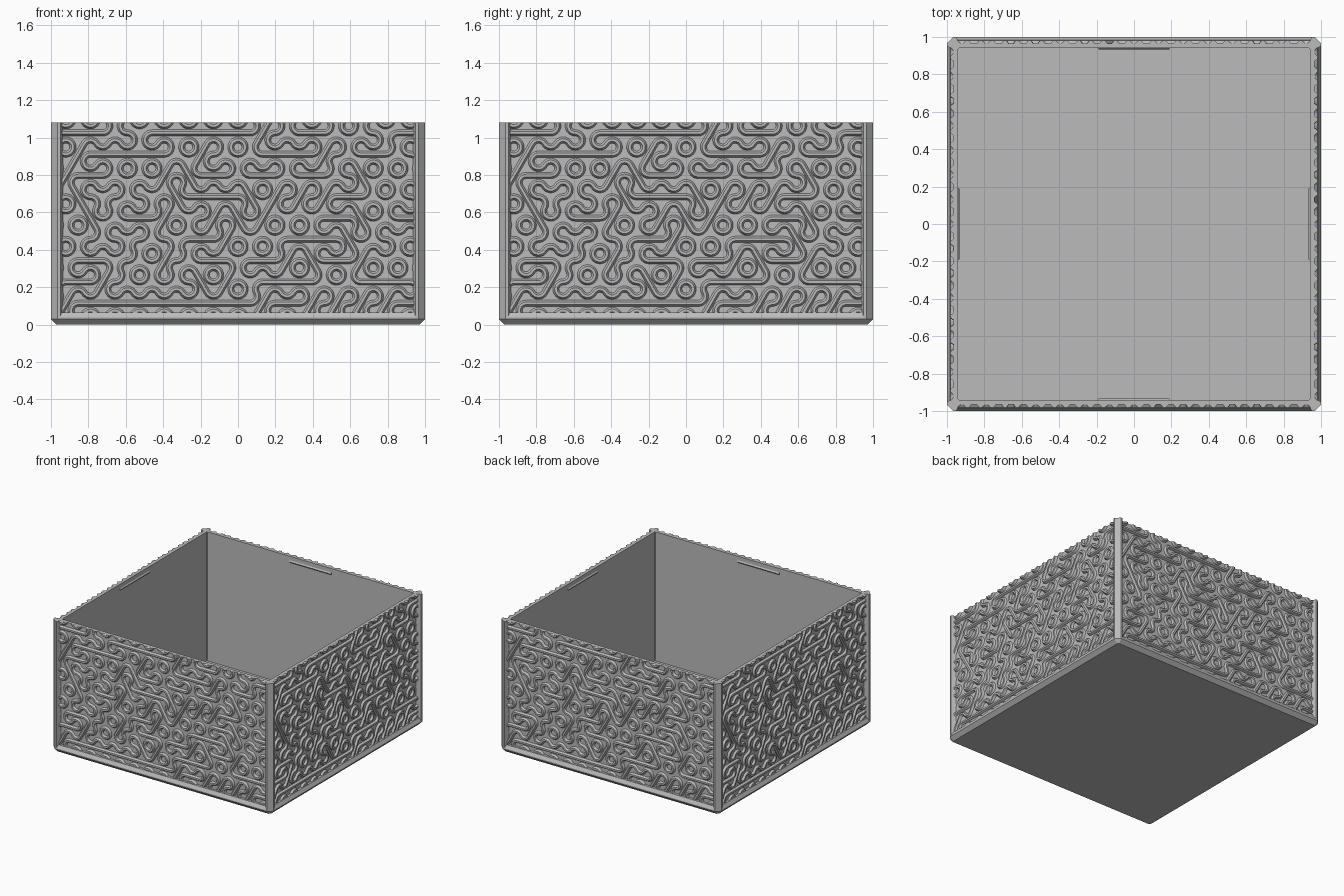
import bpy, bmesh, math, random
from math import sin, cos, radians, hypot

if "Cube" in bpy.data.objects:
    bpy.data.objects.remove(bpy.data.objects["Cube"], do_unlink=True)

grey = bpy.data.materials.new("plain_grey")
grey.use_nodes = True
grey.diffuse_color = (0.5, 0.5, 0.5, 1)
grey.node_tree.nodes["Principled BSDF"].inputs["Base Color"].default_value = (0.5, 0.5, 0.5, 1)

TOP, INNER, FACE, RIDGE = 1.08, 0.94, 0.965, 0.98
SIDES = ("front", "right", "back", "left")


def finish(bm, name):
    """Turn a bmesh into a linked mesh object."""
    bmesh.ops.recalc_face_normals(bm, faces=bm.faces)
    mesh = bpy.data.meshes.new(name)
    bm.to_mesh(mesh)
    bm.free()
    mesh.materials.append(grey)
    return link(name, mesh)


def link(name, mesh, turn=0):
    obj = bpy.data.objects.new(name, mesh)
    obj.rotation_euler.z = turn
    bpy.context.collection.objects.link(obj)
    return obj


def four_sides(obj, part, names=SIDES):
    """Repeat a part on all four sides, sharing one mesh."""
    obj.name = f"{names[0]}_{part}"
    for i in range(1, 4):
        link(f"{names[i]}_{part}", obj.data, i * math.pi / 2)


def loft(rings, name):
    """Bridge closed rings of points and cap both ends."""
    bm = bmesh.new()
    loops = [[bm.verts.new(p) for p in ring] for ring in rings]
    n = len(loops[0])
    for a, b in zip(loops, loops[1:]):
        for i in range(n):
            j = (i + 1) % n
            bm.faces.new((a[i], a[j], b[j], b[i]))
    bm.faces.new(loops[0])
    bm.faces.new(loops[-1])
    return finish(bm, name)


def octagon(half, cut, z):
    """Square ring with cut corners."""
    k = half - cut
    quarter = [(half, -k), (half, k)]
    pts = []
    for i in range(4):
        c, s = round(cos(i * math.pi / 2)), round(sin(i * math.pi / 2))
        pts += [(x * c - y * s, x * s + y * c, z) for x, y in quarter]
    return pts


# Base tray: bevelled foot, rail around the edge, sunken floor
loft([octagon(0.97, 0.012, 0), octagon(1, 0.035, 0.03), octagon(1, 0.035, 0.04),
      octagon(0.985, 0.025, 0.065), octagon(0.95, 0.01, 0.065),
      octagon(0.95, 0.01, 0.02)], "base_tray")

# Corner posts with a chamfered outer edge
half_post = [(0.935, 0.94), (0.935, 0.965), (0.95, 1.0), (0.965, 1.0)]
section = half_post + [(y, x) for x, y in reversed(half_post)]
post = loft([[(x, -y, z) for x, y in section] for z in (0.03, TOP)], "post")
four_sides(post, "corner_post", ("front_left", "back_left", "back_right", "front_right"))

# Thin flat walls
wall = loft([[(-INNER, -FACE, z), (INNER, -FACE, z), (INNER, -INNER, z), (-INNER, -INNER, z)]
             for z in (0.015, TOP)], "wall")
four_sides(wall, "wall")

# Small snap bar inside the top of each wall
bar = loft([[(x, -INNER - 0.002, 1.025), (x, -INNER + 0.007, 1.037), (x, -INNER - 0.002, 1.05)]
            for x in (-0.19, 0.19)], "bar")
four_sides(bar, "snap_bar")

# Winding relief: hexagon tiles, each joining its edge midpoints with arcs or a line
WIDE = 0.1315
EDGE = WIDE / math.sqrt(3)
ROW0 = 1.025
TILES = [(0, (90, 270)), (60, (150, 330)), (120, (30, 210)),
         (None, (90, 210, 330)), (None, (30, 150, 270))]
RINGS = [(0, 0.949), (-0.92, 0.949), (0.724, 0.835), (0.724, 0.607), (-0.92, 0.418),
         (0, 0.418), (0.92, 0.418), (-0.526, 0.266), (0.526, 0.266), (-0.329, 0.532)]
LEVELS = [(1, -0.75, -0.35), (1, 0.03, 0.33), (0, -0.3, -0.05), (3, -0.25, 0.02),
          (4, 0.62, 0.95), (7, 0.12, 0.95), (8, -0.92, -0.35), (8, -0.3, 0.02)]


def choose(row, cx, cz):
    """Pick a tile that keeps the wanted rings and level runs."""
    options = TILES
    for x, z in RINGS:
        if hypot(x - cx, z - cz) < EDGE * 1.1:
            corner = round(math.degrees(math.atan2(z - cz, x - cx)) / 60 - 0.5) * 60 + 30
            options = [t for t in options if corner % 360 in t[1]] or options
    if TILES[0] in options and any(r == row and a < cx < b for r, a, b in LEVELS):
        return TILES[0]
    return random.choice(options)


def sweep(bm, path):
    """Sweep a trapezoid along (point, side direction) pairs on the wall face."""
    profile = [(-0.018, FACE - 0.004), (-0.017, FACE), (-0.007, RIDGE),
               (0.007, RIDGE), (0.017, FACE), (0.018, FACE - 0.004)]
    last = None
    for (x, z), (sx, sz) in path:
        ring = [bm.verts.new((x + sx * o, -d, z + sz * o)) for o, d in profile]
        if last:
            for i in range(len(ring)):
                j = (i + 1) % len(ring)
                bm.faces.new((last[i], last[j], ring[j], ring[i]))
        last = ring


random.seed(7)
bm = bmesh.new()
for row in range(-1, 10):
    cz = ROW0 - row * 1.5 * EDGE
    for col in range(-8, 8):
        cx = (col + 0.5 * (row % 2)) * WIDE
        line, corners = choose(row, cx, cz)
        if line is not None:
            dx, dz = cos(radians(line)), sin(radians(line))
            sweep(bm, [((cx + dx * t, cz + dz * t), (-dz, dx)) for t in (-WIDE / 2, WIDE / 2)])
        for corner in corners:
            ox = cx + EDGE * cos(radians(corner))
            oz = cz + EDGE * sin(radians(corner))
            path = []
            for i in range(9):
                a = radians(corner + 120 + i * 15)
                side = (cos(a), sin(a))
                path.append(((ox + side[0] * EDGE / 2, oz + side[1] * EDGE / 2), side))
            sweep(bm, path)
bmesh.ops.remove_doubles(bm, verts=bm.verts, dist=0.0004)

# Trim the relief to the panel and close the cut ends
for co, no in (((0, 0, TOP), (0, 0, 1)), ((0, 0, 0.06), (0, 0, -1)),
               ((INNER, 0, 0), (1, 0, 0)), ((-INNER, 0, 0), (-1, 0, 0))):
    bmesh.ops.bisect_plane(bm, geom=bm.verts[:] + bm.edges[:] + bm.faces[:],
                           plane_co=co, plane_no=no, clear_outer=True)
    bmesh.ops.holes_fill(bm, edges=[e for e in bm.edges if e.is_boundary], sides=0)

relief = finish(bm, "relief")
bpy.ops.object.select_all(action="DESELECT")
relief.select_set(True)
bpy.context.view_layer.objects.active = relief
bpy.ops.object.shade_smooth_by_angle(angle=radians(25))
four_sides(relief, "wall_relief")
